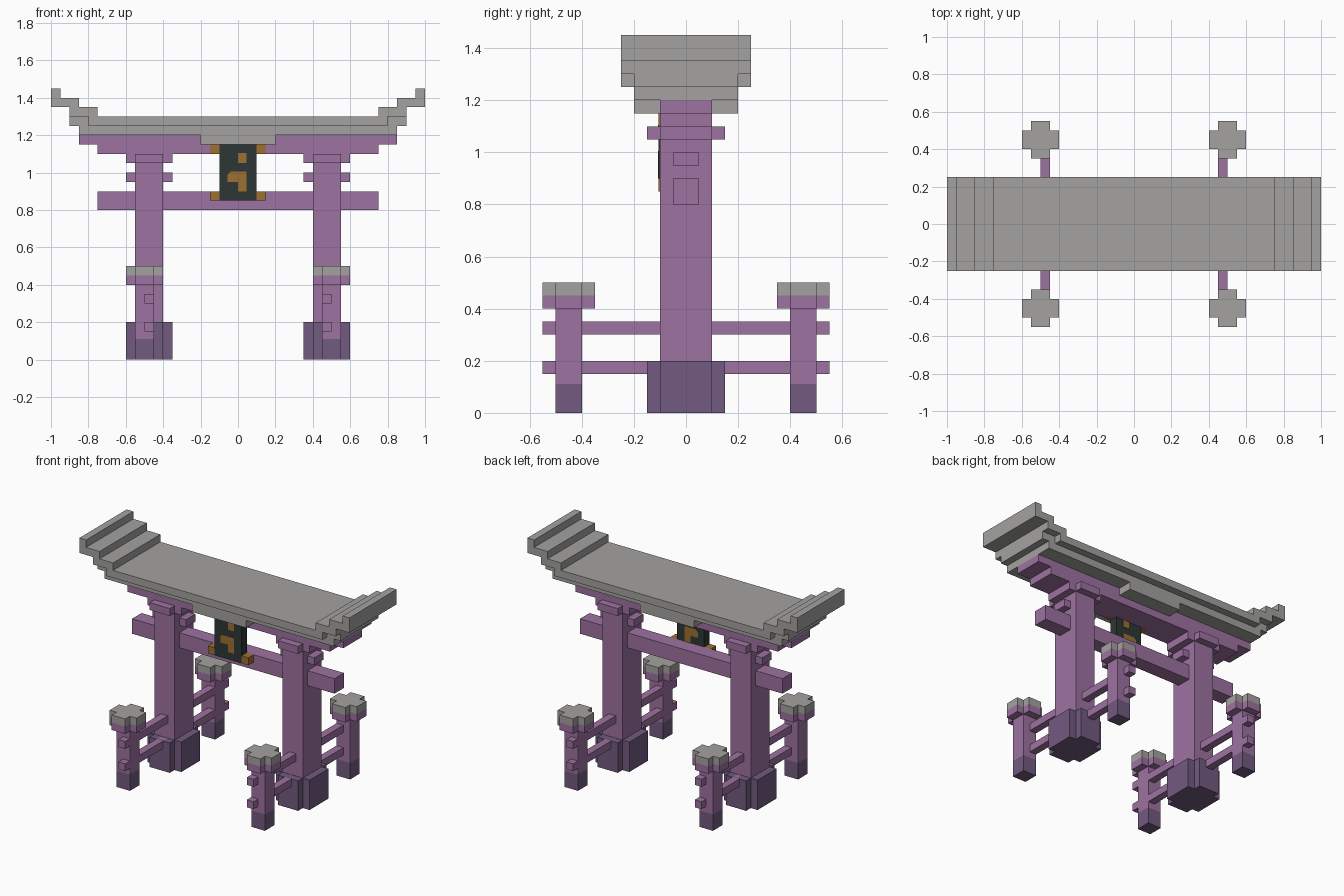
import bpy
import bmesh

cube = bpy.data.objects.get("Cube")
if cube:
    bpy.data.objects.remove(cube, do_unlink=True)


def material(name, rgb):
    mat = bpy.data.materials.new(name)
    mat.use_nodes = True
    mat.diffuse_color = (*rgb, 1)
    mat.node_tree.nodes["Principled BSDF"].inputs["Base Color"].default_value = (*rgb, 1)
    return mat


purple = material("purple wood", (0.337, 0.168, 0.352))
dark = material("dark purple footing", (0.171, 0.102, 0.216))
grey = material("grey roof", (0.371, 0.361, 0.352))
black = material("dark plaque", (0.027, 0.037, 0.037))
brass = material("brass", (0.332, 0.162, 0.03))


def prism(name, points, low, high, mat, axis="z"):
    """Extrude a flat outline along z, or an x-z outline along y."""
    bm = bmesh.new()
    if axis == "z":
        verts = [bm.verts.new((a, b, low)) for a, b in points]
        step = (0, 0, high - low)
    else:
        verts = [bm.verts.new((a, low, b)) for a, b in points]
        step = (0, high - low, 0)
    face = bm.faces.new(verts)
    grown = bmesh.ops.extrude_face_region(bm, geom=[face])["geom"]
    moved = [g for g in grown if isinstance(g, bmesh.types.BMVert)]
    bmesh.ops.translate(bm, verts=moved, vec=step)
    bmesh.ops.recalc_face_normals(bm, faces=bm.faces)
    mesh = bpy.data.meshes.new(name)
    bm.to_mesh(mesh)
    bm.free()
    mesh.materials.append(mat)
    obj = bpy.data.objects.new(name, mesh)
    bpy.context.collection.objects.link(obj)
    return obj


def box(name, x, y, z, mat):
    outline = [(x[0], y[0]), (x[1], y[0]), (x[1], y[1]), (x[0], y[1])]
    return prism(name, outline, *z, mat)


def span(center, half):
    return center - half, center + half


def cross(name, cx, cy, hx, hy, z, mat):
    """Rectangular block with a square notch out of each corner."""
    n = 0.05
    quarter = [(hx, hy - n), (hx - n, hy - n), (hx - n, hy)]
    pts = []
    for sx, sy in ((1, 1), (-1, 1), (-1, -1), (1, -1)):
        part = [(cx + sx * a, cy + sy * b) for a, b in quarter]
        pts += part if sx * sy > 0 else part[::-1]
    return prism(name, pts, *z, mat)


def mirrored(half):
    return half + [(-x, z) for x, z in reversed(half)]


for side, s in (("left", 1), ("right", -1)):
    # Main pillars with footing, collar and peg
    px = s * 0.475
    box(side + "_pillar", span(px, 0.075), (-0.1, 0.1), (0.19, 1.11), purple)
    cross(side + "_pillar_base", px, 0, 0.125, 0.15, (0, 0.2), dark)
    cross(side + "_pillar_collar", px, 0, 0.125, 0.15, (1.05, 1.1), purple)
    box(side + "_pillar_peg", span(px, 0.125), (-0.05, 0.05), (0.95, 1.0), purple)

    # Rails through the pillar to the small posts
    for level, z in (("lower", 0.15), ("upper", 0.3)):
        box(f"{side}_{level}_rail", span(px, 0.025), (-0.55, 0.55), (z, z + 0.05), purple)

    # Small support posts with capped tops
    for end, t in (("front", -1), ("back", 1)):
        name = f"{end}_{side}_post"
        cx, cy = s * 0.5, t * 0.45
        x, y = span(cx, 0.05), span(cy, 0.05)
        box(name + "_foot", x, y, (0, 0.11), dark)
        box(name, x, y, (0.11, 0.41), purple)
        cross(name + "_collar", cx, cy, 0.1, 0.1, (0.4, 0.45), purple)
        cross(name + "_cap", cx, cy, 0.1, 0.1, (0.45, 0.5), grey)

# Crossbeams
box("tie_beam", (-0.75, 0.75), (-0.05, 0.05), (0.8, 0.9), purple)
prism("top_beam", mirrored([(0.75, 1.1), (0.75, 1.15), (0.85, 1.15), (0.85, 1.2)]),
      -0.1, 0.1, purple, "y")

# Stepped roof: narrower lower layer and wide upturned upper layer
prism("roof_lower_layer",
      mirrored([(0.2, 1.15), (0.2, 1.2), (0.85, 1.2), (0.85, 1.25), (0.9, 1.25),
                (0.9, 1.3), (0.78, 1.3), (0.78, 1.27)]),
      -0.2, 0.2, grey, "y")
prism("roof_upper_layer",
      mirrored([(0.8, 1.25), (0.8, 1.3), (0.9, 1.3), (0.9, 1.35), (1, 1.35),
                (1, 1.45), (0.95, 1.45), (0.95, 1.4), (0.85, 1.4), (0.85, 1.35),
                (0.75, 1.35), (0.75, 1.3)]),
      -0.25, 0.25, grey, "y")

# Hanging plaque with brass corners and inlay
depth = (-0.105, -0.05)
box("plaque", (-0.1, 0.1), depth, (0.85, 1.15), black)
for side, s in (("left", 1), ("right", -1)):
    for level, z in (("lower", 0.85), ("upper", 1.1)):
        box(f"{side}_{level}_plaque_corner", span(s * 0.125, 0.025), depth,
            (z, z + 0.05), brass)
inlay = (-0.108, -0.047)
box("plaque_inlay_dot", (0, 0.045), inlay, (1.05, 1.105), brass)
prism("plaque_inlay_hook",
      [(-0.055, 0.95), (0, 0.95), (0, 0.9), (0.045, 0.9), (0.045, 1.005),
       (-0.04, 1.005), (-0.055, 0.99)],
      *inlay, brass, "y")
